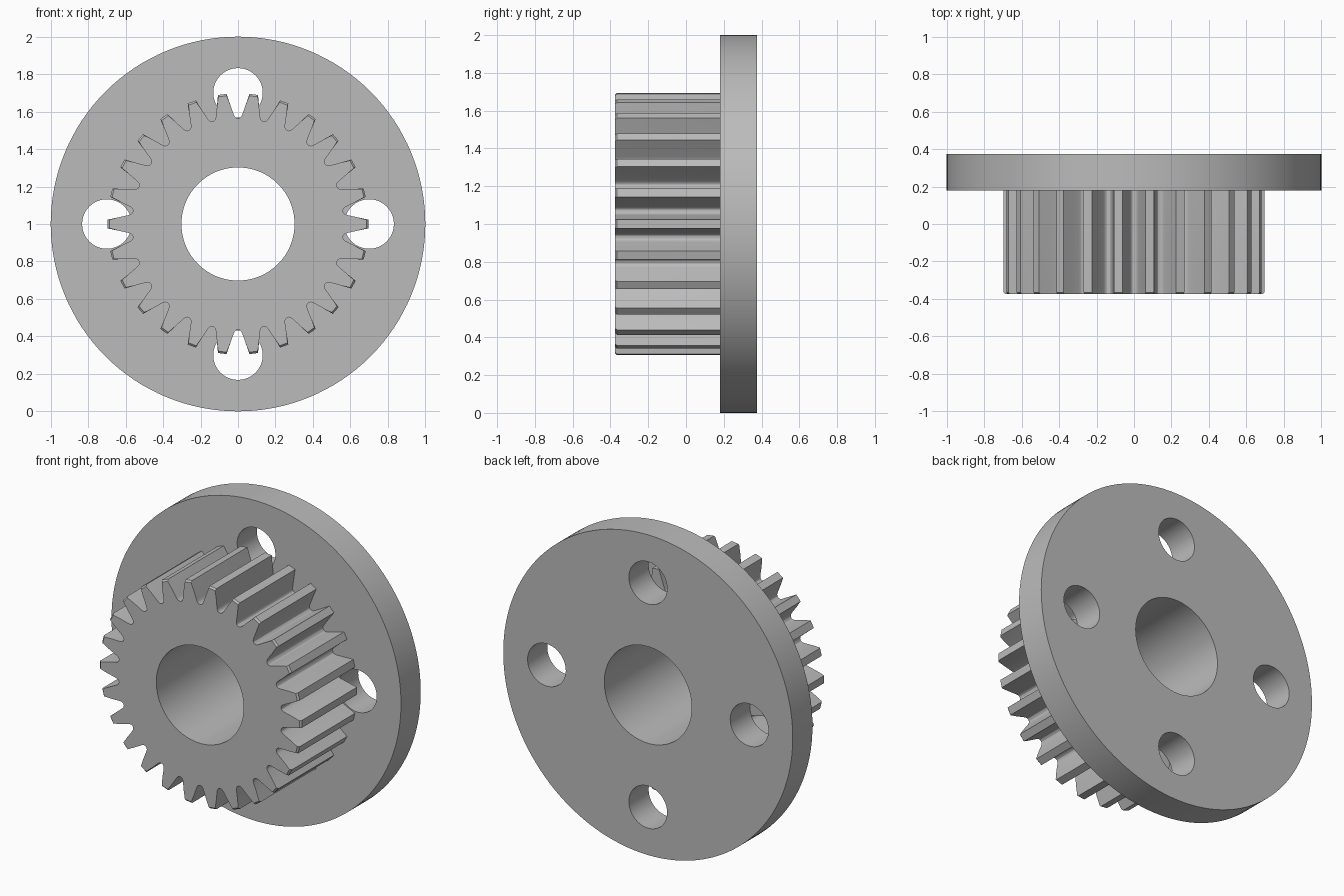
import bpy
import bmesh
from math import pi, cos, sin

cube = bpy.data.objects.get("Cube")
if cube:
    bpy.data.objects.remove(cube, do_unlink=True)

FRONT, STEP, BACK = -0.375, 0.18, 0.375
TEETH = 26
TIP_R, ROOT_R, CHAMFER = 0.697, 0.565, 0.01

steel = bpy.data.materials.new("grey_steel")
steel.use_nodes = True
steel.diffuse_color = (0.5, 0.5, 0.5, 1)
steel.node_tree.nodes["Principled BSDF"].inputs["Base Color"].default_value = (0.5, 0.5, 0.5, 1)


def loft(name, rings):
    """Closed solid through rings of (x, z) points, given as (y, points)."""
    bm = bmesh.new()
    loops = [[bm.verts.new((x, y, z + 1)) for x, z in pts] for y, pts in rings]
    n = len(loops[0])
    for a, b in zip(loops, loops[1:]):
        for i in range(n):
            j = (i + 1) % n
            bm.faces.new((a[i], a[j], b[j], b[i]))
    bm.faces.new(loops[0])
    bm.faces.new(loops[-1])
    bmesh.ops.recalc_face_normals(bm, faces=bm.faces)
    mesh = bpy.data.meshes.new(name)
    bm.to_mesh(mesh)
    bm.free()
    mesh.materials.append(steel)
    obj = bpy.data.objects.new(name, mesh)
    bpy.context.collection.objects.link(obj)
    return obj


def circle(radius, count, cx=0, cz=0):
    return [(cx + radius * cos(2 * pi * i / count), cz + radius * sin(2 * pi * i / count))
            for i in range(count)]


def cylinder(name, radius, y0, y1, count, cx=0, cz=0):
    pts = circle(radius, count, cx, cz)
    return loft(name, [(y0, pts), (y1, pts)])


def drill(obj, radius, cx=0, cz=0, count=64):
    cutter = cylinder("drill", radius, FRONT - 0.1, BACK + 0.1, count, cx, cz)
    cutter.hide_render = True
    mod = obj.modifiers.new("hole", 'BOOLEAN')
    mod.operation, mod.solver, mod.object = 'DIFFERENCE', 'EXACT', cutter
    bpy.ops.object.select_all(action='DESELECT')
    bpy.context.view_layer.objects.active = obj
    obj.select_set(True)
    bpy.ops.object.modifier_apply(modifier=mod.name)
    bpy.data.objects.remove(cutter, do_unlink=True)


def gear_outline(tip):
    """Teeth with straight flanks, rounded at the root; one tooth points to +x."""
    pitch = 2 * pi / TEETH
    # Half of one gap: radius and half width, from root centre to tooth tip
    gap = [(ROOT_R, 0), (ROOT_R + 0.001, 0.008), (ROOT_R + 0.006, 0.015),
           (ROOT_R + 0.013, 0.0195), (ROOT_R + 0.025, 0.0245), (0.64, 0.042), (tip, 0.061)]
    pts = []
    for k in range(TEETH):
        mid = (k + 0.5) * pitch
        sides = [(r, -w) for r, w in reversed(gap)] + gap[1:]
        for r, w in sides:
            a = mid + w / r
            pts.append((r * cos(a), r * sin(a)))
    return pts


# Round flange with four bolt holes
flange = cylinder("flange", 1, STEP, BACK, 128)
for i in range(4):
    drill(flange, 0.132, 0.7 * cos(i * pi / 2), 0.7 * sin(i * pi / 2))

# Spur gear, its tooth tips chamfered at the front
full = gear_outline(TIP_R)
gear = loft("spur_gear", [(FRONT, gear_outline(TIP_R - CHAMFER)), (FRONT + CHAMFER, full), (STEP, full)])

# Shared centre bore and smooth shading
for part in (flange, gear):
    drill(part, 0.302, count=96)
    bpy.ops.object.shade_smooth_by_angle(angle=pi / 7)
